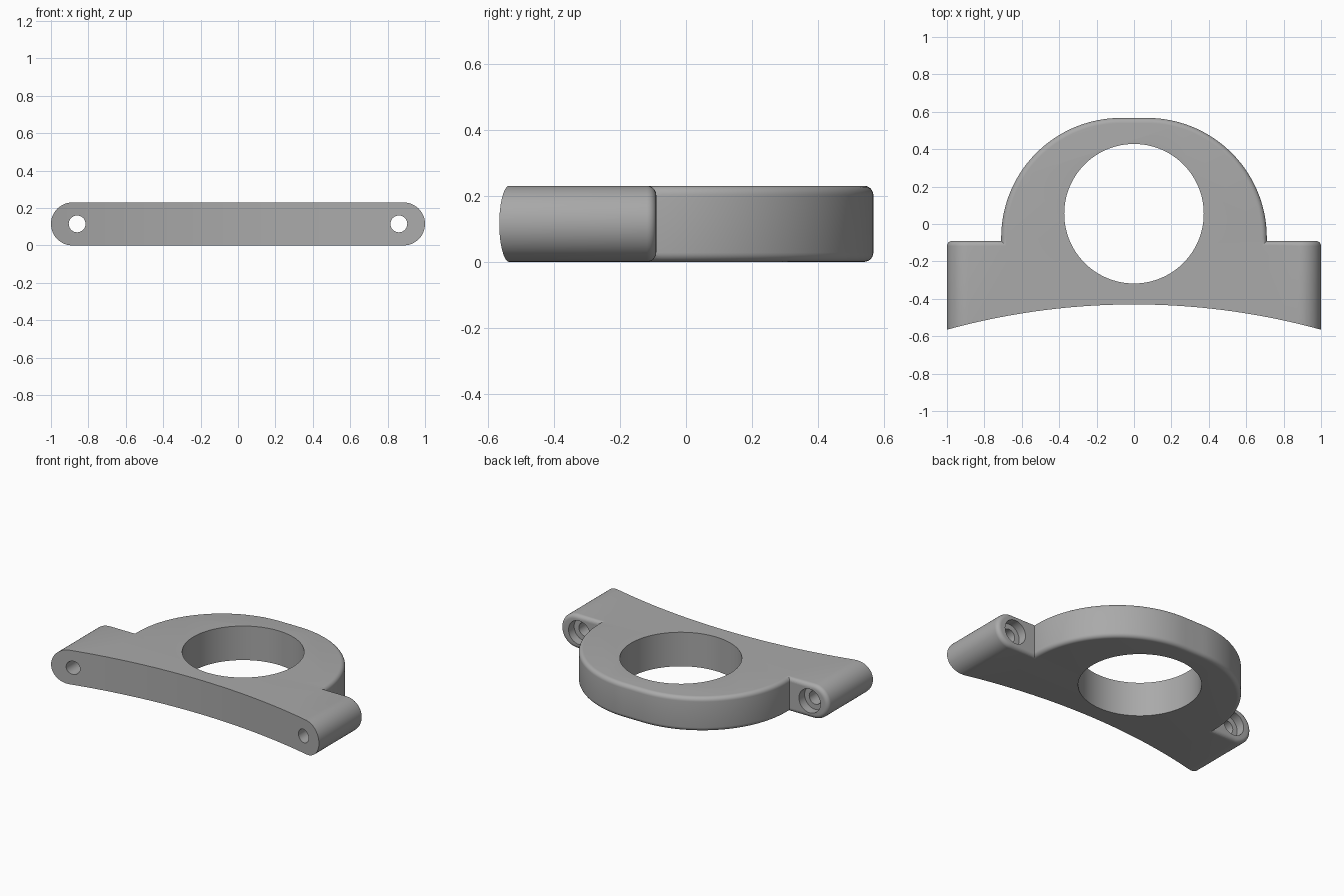
import bpy, bmesh
from math import sin, cos, pi, radians
from mathutils import Matrix

H = 0.23            # plate thickness
R = H / 2           # rounded end radius
FILLET = 0.028
BACK = -0.09        # rear face of the ears
FRONT_R = 3.77      # radius of the hollow front face
FRONT_MID = -0.43   # front face at the middle

if "Cube" in bpy.data.objects:
    bpy.data.objects.remove(bpy.data.objects["Cube"], do_unlink=True)

grey = bpy.data.materials.new("grey")
grey.use_nodes = True
colour = (0.4, 0.4, 0.4, 1)
grey.diffuse_color = colour
grey.node_tree.nodes["Principled BSDF"].inputs["Base Color"].default_value = colour


def finish(name, bm):
    bmesh.ops.recalc_face_normals(bm, faces=bm.faces)
    mesh = bpy.data.meshes.new(name)
    bm.to_mesh(mesh)
    bm.free()
    ob = bpy.data.objects.new(name, mesh)
    bpy.context.collection.objects.link(ob)
    mesh.materials.append(grey)
    return ob


def arc(cx, cy, r, a0, a1, n):
    angles = [radians(a0 + (a1 - a0) * i / n) for i in range(n + 1)]
    return [(cx + r * cos(a), cy + r * sin(a)) for a in angles]


def prism(name, points, direction, fillet):
    """Extrude a closed outline and round the rims of both end caps."""
    bm = bmesh.new()
    base = bm.faces.new([bm.verts.new(p) for p in points])
    ext = bmesh.ops.extrude_face_region(bm, geom=[base], use_keep_orig=True)
    top = [g for g in ext["geom"] if isinstance(g, bmesh.types.BMVert)]
    bmesh.ops.translate(bm, verts=top, vec=direction)
    bm.normal_update()
    rims = [e for e in bm.edges if any(len(f.verts) > 4 for f in e.link_faces)]
    bmesh.ops.bevel(bm, geom=rims, offset=fillet, segments=6,
                    affect='EDGES', profile=0.5)
    return finish(name, bm)


def cutter(name, r, depth, location, along_y=False, segments=64):
    bm = bmesh.new()
    turn = Matrix.Rotation(pi / 2, 4, 'X') if along_y else Matrix()
    bmesh.ops.create_cone(bm, cap_ends=True, segments=segments, radius1=r,
                          radius2=r, depth=depth,
                          matrix=Matrix.Translation(location) @ turn)
    ob = finish(name, bm)
    ob.hide_render = True
    return ob


# Mounting bar with fully rounded ends
outline = arc(1 - R, R, R, -90, 90, 24) + arc(R - 1, R, R, 90, 270, 24)
bracket = prism("clamp_bracket", [(x, BACK, z) for x, z in outline],
                (0, -0.6, 0), FILLET)

# Domed housing behind the bar
dome = arc(0.07, -0.073, 0.64, 0, 90, 40) + arc(-0.07, -0.073, 0.64, 90, 180, 40)
dome += [(-0.71, -0.3), (0.71, -0.3)]
housing = prism("housing", [(x, y, 0) for x, y in dome], (0, 0, H), FILLET)

# Hollow front, central bore, screw holes and counterbores
steps = [(housing, 'UNION'),
         (cutter("front_cutter", FRONT_R, 1, (0, FRONT_MID - FRONT_R, R),
                 segments=512), 'DIFFERENCE'),
         (cutter("bore_cutter", 0.373, 1, (0, 0.055, R), segments=96), 'DIFFERENCE')]
for side in (-1, 1):
    x = side * 0.86
    steps.append((cutter("screw_hole_cutter", 0.045, 1.2, (x, -0.4, R), True, 32),
                  'DIFFERENCE'))
    steps.append((cutter("counterbore_cutter", 0.08, 0.2, (x, BACK + 0.04, R), True, 48),
                  'DIFFERENCE'))

bpy.ops.object.select_all(action='DESELECT')
bpy.context.view_layer.objects.active = bracket
bracket.select_set(True)
for other, operation in steps:
    mod = bracket.modifiers.new("join", 'BOOLEAN')
    mod.operation = operation
    mod.solver = 'EXACT'
    mod.object = other
    bpy.ops.object.modifier_apply(modifier=mod.name)
    bpy.data.objects.remove(other, do_unlink=True)

bpy.ops.object.shade_smooth_by_angle(angle=radians(30))
